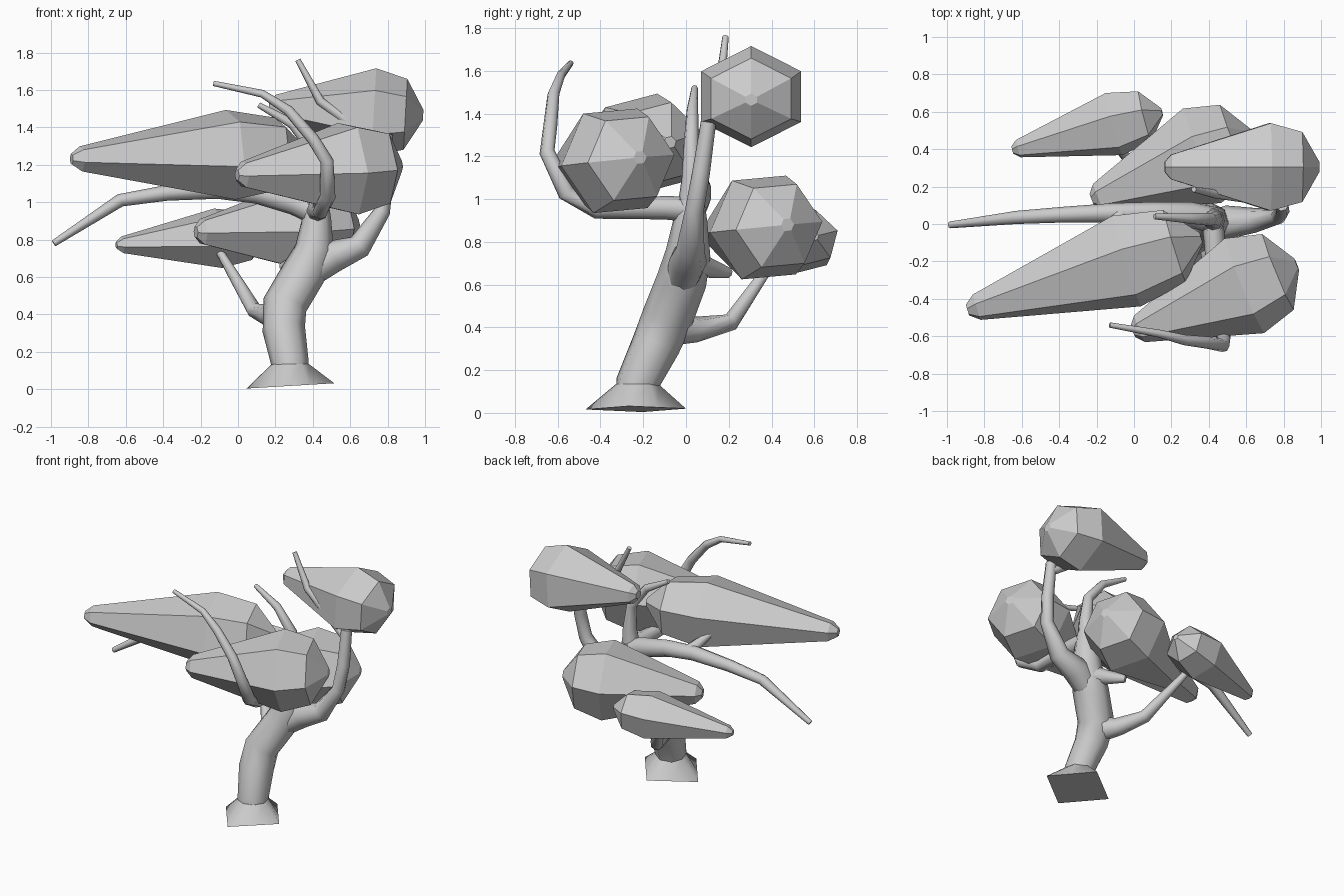
import bpy, bmesh, math
from mathutils import Vector

if "Cube" in bpy.data.objects:
    bpy.data.objects.remove(bpy.data.objects["Cube"])


def finish(name, bm):
    bmesh.ops.recalc_face_normals(bm, faces=bm.faces)
    me = bpy.data.meshes.new(name)
    bm.to_mesh(me)
    bm.free()
    ob = bpy.data.objects.new(name, me)
    bpy.context.collection.objects.link(ob)
    return ob


def loft(name, centres, axes, radii, sides, smooth, widen=1.0, roll=0.0):
    """Skin rings of a given radius around a list of centres."""
    bm = bmesh.new()
    rings = []
    for c, d, r in zip(centres, axes, radii):
        ref = Vector((0, 0, 1)) if sides == 6 else Vector((0.1, 1, 0.05))
        if sides != 6 and abs(d.y) > 0.75:
            ref = Vector((0, 0, 1))
        side = d.cross(ref).normalized()
        up = side.cross(d).normalized()
        angs = [math.pi / 2 + math.radians(roll) + i * math.tau / sides for i in range(sides)]
        ring = [bm.verts.new(c + r * (widen * math.cos(a) * side + math.sin(a) * up)) for a in angs]
        if rings:
            # line up with the previous ring where the frame turns
            prev = rings[-1]
            n = min(range(sides), key=lambda k: sum(
                (ring[(i + k) % sides].co - prev[i].co).length for i in range(sides)))
            ring = ring[n:] + ring[:n]
        rings.append(ring)
    for a, b in zip(rings, rings[1:]):
        for i in range(sides):
            j = (i + 1) % sides
            bm.faces.new((a[i], a[j], b[j], b[i]))
    for ring in (rings[0], rings[-1]):
        bm.faces.new(ring)
    for f in bm.faces:
        f.smooth = smooth and len(f.verts) == 4
    return finish(name, bm)


def branch(name, pts):
    """Round tapering limb through (x, y, z, radius) points."""
    cs = [Vector(p[:3]) for p in pts]
    n = len(cs)
    axes = [(cs[min(i + 1, n - 1)] - cs[max(i - 1, 0)]).normalized() for i in range(n)]
    return loft(name, cs, axes, [p[3] for p in pts], 8, True)


def leaf_clump(name, tip, end, r, widen=1.14, roll=0):
    """Faceted six-sided teardrop, narrow at the tip."""
    tip, end = Vector(tip), Vector(end)
    prof = [(0, .12), (.04, .28), (.68, 1), (.885, .8), (1, .12)]
    d = (end - tip).normalized()
    return loft(name, [tip.lerp(end, t) for t, _ in prof], [d] * 5,
                [r * k for _, k in prof], 6, False, widen, roll)


# Flared four-sided root blending into the round trunk
bm = bmesh.new()
low, top = [], []
for i in range(8):
    a = math.radians(-8) + i * math.pi / 4
    k = .237 if i % 2 == 0 else .237 * math.cos(math.pi / 4)
    x, y = math.cos(a), math.sin(a)
    low.append(bm.verts.new((.28 + k * x, -.235 + k * y, .018 + .06 * k * x)))
    top.append(bm.verts.new((.28 + .1 * x, -.228 + .1 * y, .135)))
for i in range(8):
    j = (i + 1) % 8
    bm.faces.new((low[i], low[j], top[j], top[i])).smooth = True
bm.faces.new(low)
bm.faces.new(top)
finish("root_flare", bm)

# Trunk and limbs
branch("trunk", [(.28, -.235, .08, .095), (.28, -.232, .13, .1), (.245, -.14, .32, .115),
                 (.25, -.085, .45, .12), (.35, -.02, .62, .118), (.41, .01, .75, .105),
                 (.42, .02, .9, .08), (.42, .02, 1.0, .065)])
branch("right_limb", [(.33, -.03, .58, .07), (.5, .01, .71, .09), (.65, .02, .765, .066),
                      (.77, .04, .95, .044), (.79, .07, 1.12, .042), (.79, .105, 1.36, .036)])
branch("top_right_twig", [(.79, .1, 1.3, .03), (.62, .14, 1.41, .03),
                          (.44, .16, 1.54, .024), (.32, .185, 1.76, .015)])
branch("left_limb", [(.43, .02, .94, .07), (.3, .05, 1.0, .068), (.1, .06, 1.05, .058),
                     (-.11, .06, 1.07, .052), (-.38, .05, 1.05, .042),
                     (-.63, .035, 1.01, .035), (-.985, -.005, .78, .018)])
branch("left_limb_twig", [(-.06, .06, 1.07, .045), (-.13, -.02, 1.15, .028), (-.21, -.09, 1.245, .016)])
branch("front_limb", [(.42, .03, .95, .06), (.43, -.1, .96, .055), (.44, -.42, .95, .042),
                      (.48, -.56, 1.03, .042), (.475, -.65, 1.22, .036),
                      (.4, -.635, 1.34, .033), (.27, -.62, 1.49, .028),
                      (.13, -.585, 1.58, .021), (-.13, -.54, 1.635, .014)])
branch("upper_twig", [(.42, .02, .93, .065), (.43, .025, 1.1, .045), (.41, .025, 1.27, .035),
                      (.29, .03, 1.42, .027), (.11, .04, 1.52, .015)])
branch("back_lower_limb", [(.25, -.1, .4, .09), (.17, .05, .39, .06), (.085, .21, .425, .042),
                           (0, .31, .57, .032), (-.095, .42, .73, .022)])
branch("back_stub", [(.4, .02, .7, .08), (.33, .1, .68, .05), (.24, .2, .655, .025)])

# Foliage
leaf_clump("foliage_top_right", (.165, .305, 1.51), (.99, .305, 1.465), .237)
leaf_clump("foliage_front_left", (-.89, -.46, 1.23), (.36, -.075, 1.265), .248, 1.06, 15)
leaf_clump("foliage_front_right", (-.005, -.575, 1.145), (.87, -.215, 1.195), .27, 1.02, 25)
leaf_clump("foliage_back_middle", (-.225, .13, .84), (.64, .475, .88), .268, 1.02, 25)
leaf_clump("foliage_back_left", (-.65, .395, .77), (.15, .6, .825), .165, 1.08, 15)
